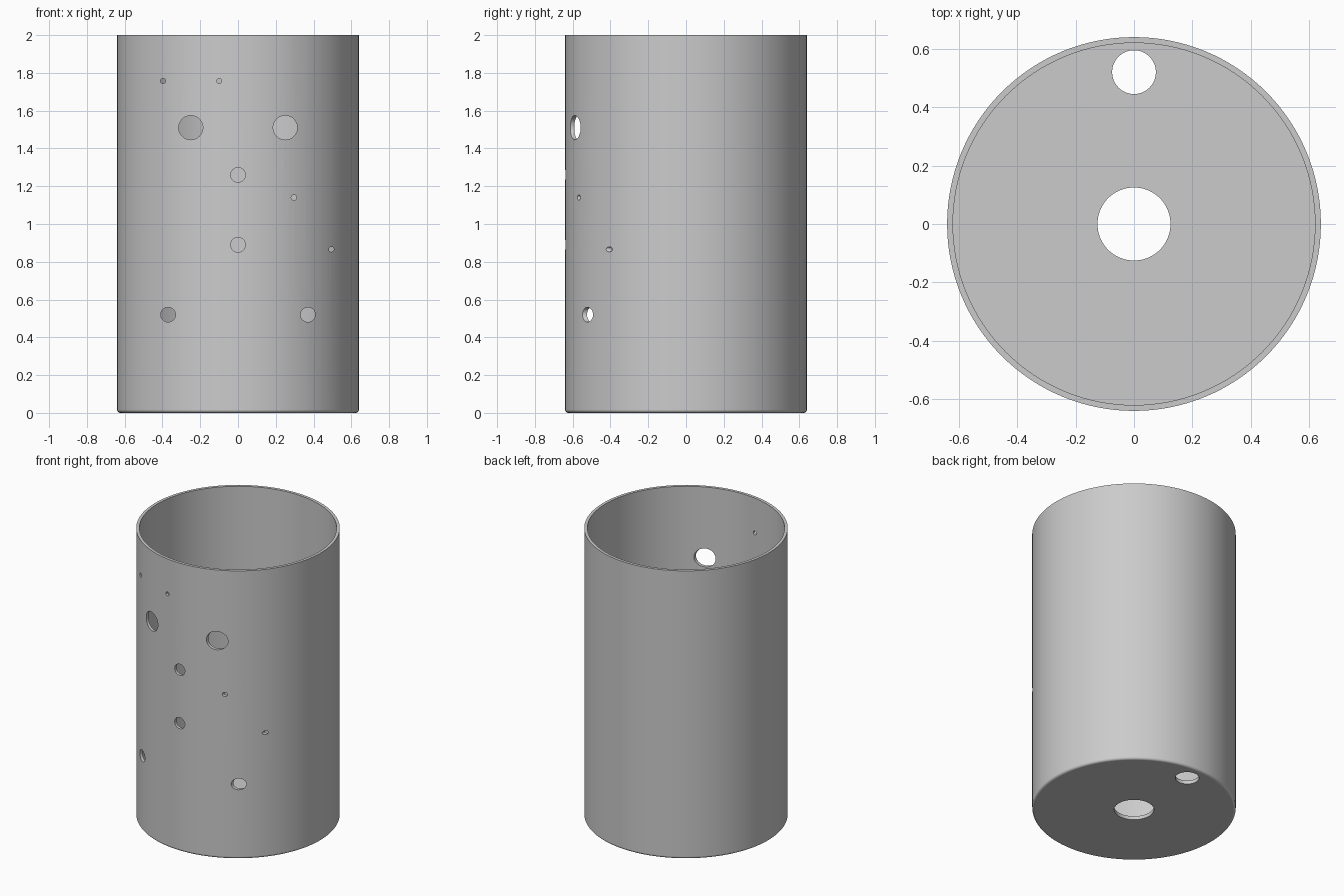
import bpy
import bmesh
from math import cos, sin, pi, radians
from mathutils import Matrix, Vector

default = bpy.data.objects.get("Cube")
if default:
    bpy.data.objects.remove(default, do_unlink=True)

HEIGHT, OUTER, INNER = 2.0, 0.64, 0.62
FLOOR, FILLET, CENTRE_HOLE = 0.025, 0.017, 0.125

grey = bpy.data.materials.new("light grey")
grey.use_nodes = True
grey.diffuse_color = (0.6, 0.6, 0.6, 1)
grey.node_tree.nodes["Principled BSDF"].inputs["Base Color"].default_value = grey.diffuse_color


def make_object(name, bm):
    bmesh.ops.recalc_face_normals(bm, faces=bm.faces)
    mesh = bpy.data.meshes.new(name)
    bm.to_mesh(mesh)
    bm.free()
    mesh.materials.append(grey)
    obj = bpy.data.objects.new(name, mesh)
    bpy.context.collection.objects.link(obj)
    return obj


# Open canister: closed wall and floor profile turned around the axis
profile = [(CENTRE_HOLE, FLOOR), (CENTRE_HOLE, 0)]
for i in range(7):
    a = i / 6 * pi / 2
    profile.append((OUTER - FILLET + FILLET * sin(a), FILLET - FILLET * cos(a)))
profile += [(OUTER, HEIGHT), (INNER, HEIGHT), (INNER, FLOOR)]

bm = bmesh.new()
verts = [bm.verts.new((r, 0, z)) for r, z in profile]
edges = [bm.edges.new((v, verts[i - 1])) for i, v in enumerate(verts)]
bmesh.ops.spin(bm, geom=verts + edges, cent=(0, 0, 0), axis=(0, 0, 1),
               angle=2 * pi, steps=128, use_duplicate=False)
bmesh.ops.remove_doubles(bm, verts=bm.verts, dist=0.0001)
canister = make_object("canister", bm)

# Hole cutters: front holes run along y, the floor hole along z
front_holes = [(-0.25, 1.51, 0.064), (0.25, 1.51, 0.064),
               (0, 1.26, 0.039), (0, 0.89, 0.039),
               (-0.37, 0.52, 0.039), (0.37, 0.52, 0.039),
               (-0.397, 1.757, 0.0135), (-0.1, 1.757, 0.0135),
               (0.296, 1.14, 0.0145), (0.494, 0.866, 0.0135)]
bm = bmesh.new()


def add_cutter(centre, radius, depth, turn):
    bmesh.ops.create_cone(bm, cap_ends=True, segments=40, radius1=radius, radius2=radius,
                          depth=depth, matrix=Matrix.Translation(Vector(centre)) @ turn)


for x, z, r in front_holes:
    add_cutter((x, -0.5, z), r, 0.7, Matrix.Rotation(radians(90), 4, 'X'))
add_cutter((0, 0.52, 0), 0.075, 0.2, Matrix.Identity(4))
cutters = make_object("hole_cutters", bm)
cutters.hide_render = True

cut = canister.modifiers.new("holes", 'BOOLEAN')
cut.operation, cut.solver, cut.object = 'DIFFERENCE', 'EXACT', cutters
bpy.ops.object.select_all(action='DESELECT')
bpy.context.view_layer.objects.active = canister
canister.select_set(True)
bpy.ops.object.modifier_apply(modifier=cut.name)
bpy.data.objects.remove(cutters, do_unlink=True)

# Smooth round faces, crisp rims
bpy.ops.object.shade_smooth_by_angle(angle=radians(30))
weighted = canister.modifiers.new("even shading", 'WEIGHTED_NORMAL')
weighted.keep_sharp = True
